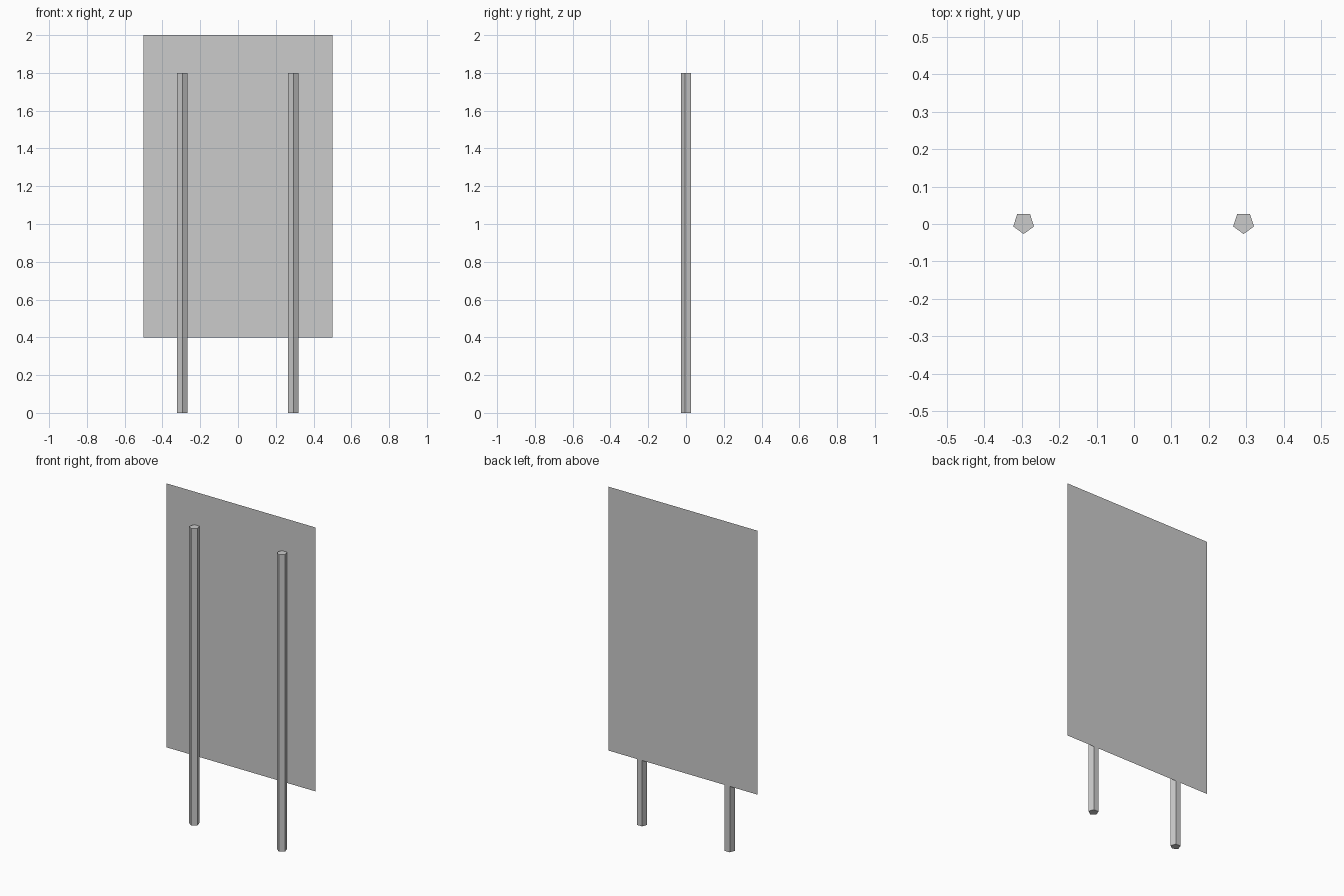
import bpy, bmesh
from math import pi
from mathutils import Matrix

if "Cube" in bpy.data.objects:
    bpy.data.objects.remove(bpy.data.objects["Cube"])


def finish(bm, name):
    mesh = bpy.data.meshes.new(name)
    bm.to_mesh(mesh)
    bm.free()
    obj = bpy.data.objects.new(name, mesh)
    bpy.context.collection.objects.link(obj)
    return obj


R, HEIGHT = 0.0293, 1.8


# Five-sided posts, one corner facing the front
def post(name, x):
    bm = bmesh.new()
    bmesh.ops.create_cone(bm, cap_ends=True, segments=5,
                          radius1=R, radius2=R, depth=HEIGHT)
    apex = max(bm.verts, key=lambda v: v.co.y)
    # turn the corner that points along an axis round to -y
    turn = pi if apex.co.y > R * 0.99 else -pi / 2
    bmesh.ops.rotate(bm, verts=bm.verts, matrix=Matrix.Rotation(turn, 3, 'Z'))
    bmesh.ops.translate(bm, verts=bm.verts, vec=(x, R - 0.0268, HEIGHT / 2))
    return finish(bm, name)


post("left_post", -0.295)
post("right_post", 0.293)

# Thin sign panel on the back of the posts
bm = bmesh.new()
corners = [(-0.5, 0.4), (-0.5, 2.0), (0.5, 2.0), (0.5, 0.4)]
bm.faces.new([bm.verts.new((x, 0.0268, z)) for x, z in corners])
finish(bm, "sign_panel")
